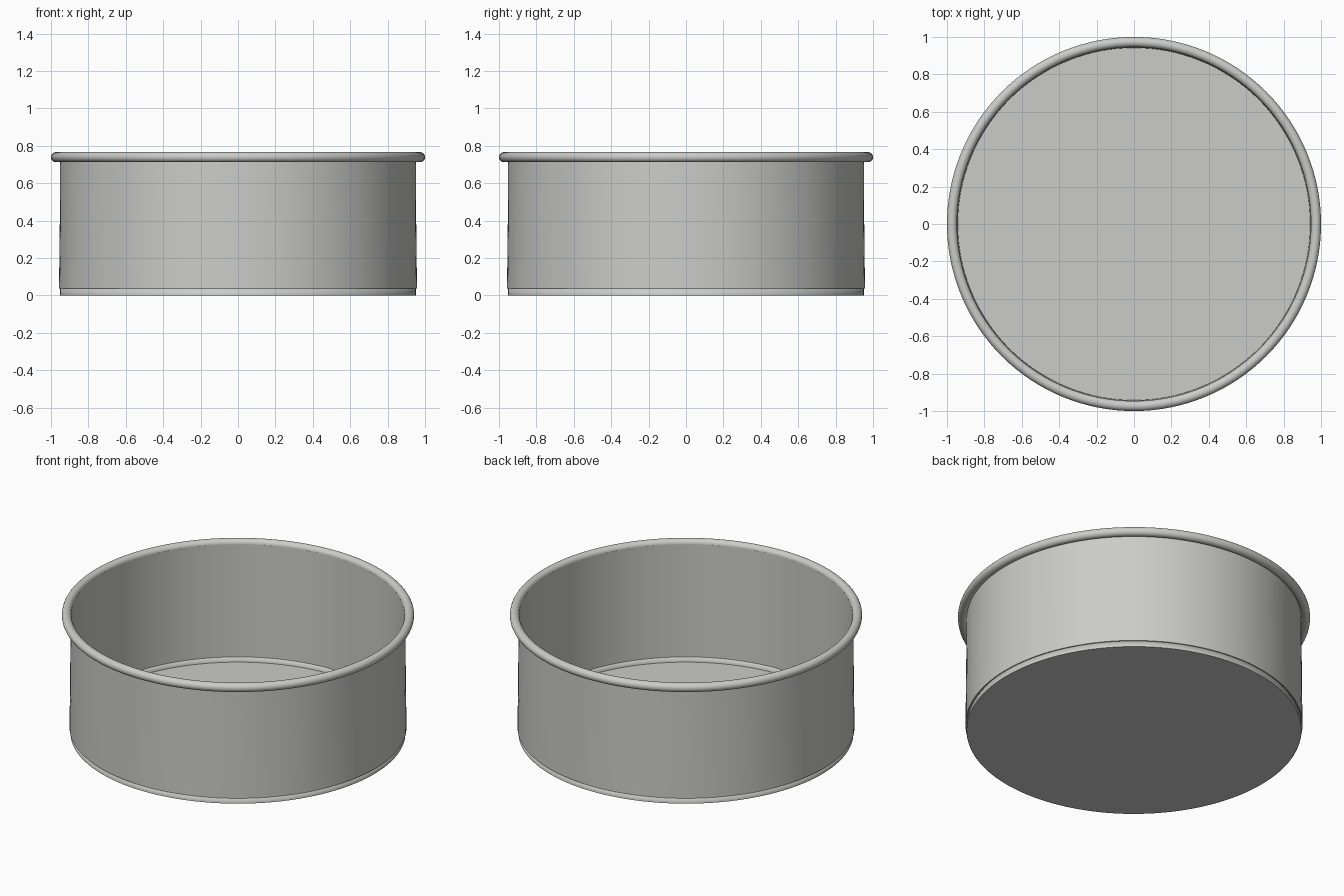
import bpy
import bmesh
from math import cos, sin, pi, radians

SEGMENTS = 128

cube = bpy.data.objects.get("Cube")
if cube:
    bpy.data.objects.remove(cube, do_unlink=True)

metal = bpy.data.materials.new("grey metal")
metal.use_nodes = True
grey = (0.6, 0.6, 0.59, 1)
metal.diffuse_color = grey
metal.node_tree.nodes["Principled BSDF"].inputs["Base Color"].default_value = grey


def lathe(name, profile, closed=False, angle=180):
    """Spin an (r, z) profile, listed counterclockwise, around the z axis."""
    bm = bmesh.new()
    rings = [[bm.verts.new((r * cos(2 * pi * i / SEGMENTS),
                            r * sin(2 * pi * i / SEGMENTS), z))
              for i in range(SEGMENTS)] for r, z in profile]
    pairs = list(zip(rings, rings[1:]))
    if closed:
        pairs.append((rings[-1], rings[0]))
    for low, high in pairs:
        for i in range(SEGMENTS):
            j = (i + 1) % SEGMENTS
            bm.faces.new((low[i], low[j], high[j], high[i]))
    mesh = bpy.data.meshes.new(name)
    bm.to_mesh(mesh)
    bm.free()
    return finish(name, mesh, angle)


def finish(name, mesh, angle):
    obj = bpy.data.objects.new(name, mesh)
    bpy.context.collection.objects.link(obj)
    mesh.materials.append(metal)
    bpy.ops.object.select_all(action="DESELECT")
    obj.select_set(True)
    bpy.context.view_layer.objects.active = obj
    bpy.ops.object.shade_smooth_by_angle(angle=radians(angle))
    return obj


# Thin flat floor plate
bm = bmesh.new()
bmesh.ops.create_cone(bm, cap_ends=True, segments=SEGMENTS,
                      radius1=0.95, radius2=0.95, depth=0.004)
bmesh.ops.translate(bm, verts=bm.verts, vec=(0, 0, 0.002))
plate = bpy.data.meshes.new("floor_plate")
bm.to_mesh(plate)
bm.free()
finish("floor_plate", plate, 30)

# Low lip around the floor, softly rounded at its top edge
lathe("floor_lip", [(0.951, 0), (0.951, 0.036), (0.942, 0.036), (0.942, 0)])

# Side wall, very slightly wider at the foot, with a real thickness
lathe("side_wall", [(0.957, 0.036), (0.953, 0.38), (0.951, 0.74),
                    (0.946, 0.74), (0.945, 0.38), (0.944, 0.036)],
      closed=True, angle=40)

# Rolled rim
lathe("rolled_rim", [(0.973 + 0.027 * cos(2 * pi * k / 20),
                      0.739 + 0.027 * sin(2 * pi * k / 20)) for k in range(20)],
      closed=True)
